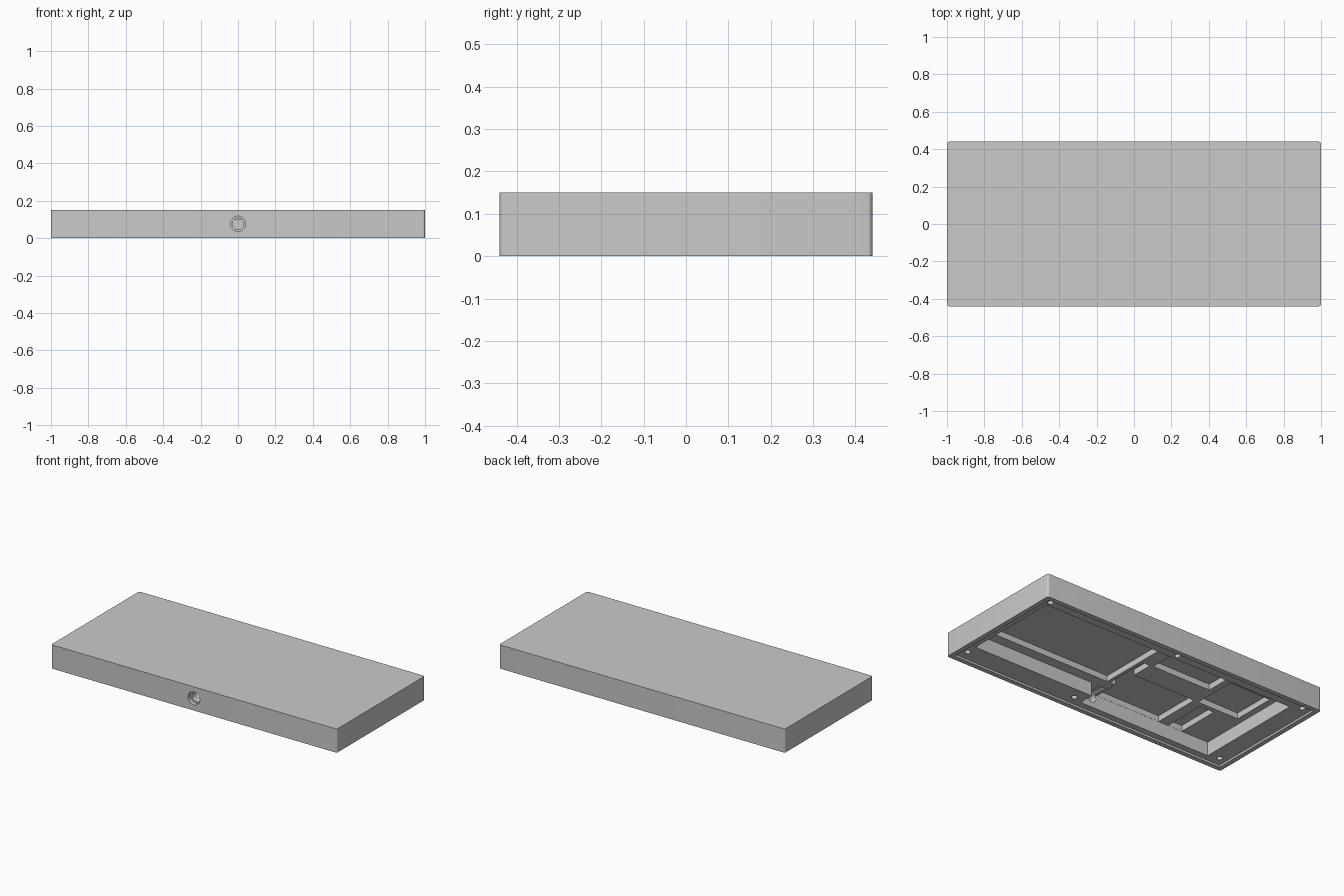
import bpy, bmesh, math
from mathutils import Matrix

if "Cube" in bpy.data.objects:
    bpy.data.objects.remove(bpy.data.objects["Cube"])

grey = bpy.data.materials.new("plain grey")
grey.diffuse_color = (0.59, 0.59, 0.59, 1)
grey.use_nodes = True
grey.node_tree.nodes["Principled BSDF"].inputs["Base Color"].default_value = grey.diffuse_color


def add_mesh(name, bm):
    mesh = bpy.data.meshes.new(name)
    bmesh.ops.recalc_face_normals(bm, faces=bm.faces)
    bm.to_mesh(mesh)
    bm.free()
    obj = bpy.data.objects.new(name, mesh)
    bpy.context.collection.objects.link(obj)
    mesh.materials.append(grey)
    return obj


def box(name, x0, x1, y0, y1, z0, z1, radius=0.0):
    """Box from its limits, with optional rounded vertical edges."""
    bm = bmesh.new()
    bmesh.ops.create_cube(bm, size=1)
    for v in bm.verts:
        v.co.x = x1 if v.co.x > 0 else x0
        v.co.y = y1 if v.co.y > 0 else y0
        v.co.z = z1 if v.co.z > 0 else z0
    if radius:
        upright = [e for e in bm.edges
                   if abs(e.verts[0].co.z - e.verts[1].co.z) > 1e-5]
        bmesh.ops.bevel(bm, geom=upright, offset=radius, segments=6,
                        profile=0.5, affect='EDGES')
    return add_mesh(name, bm)


def prism(name, outline, z0, z1):
    """Vertical extrusion of an outline."""
    bm = bmesh.new()
    low = [bm.verts.new((x, y, z0)) for x, y in outline]
    high = [bm.verts.new((x, y, z1)) for x, y in outline]
    bm.faces.new(low)
    bm.faces.new(high)
    for i in range(len(outline)):
        j = (i + 1) % len(outline)
        bm.faces.new((low[i], low[j], high[j], high[i]))
    return add_mesh(name, bm)


def cylinder(name, centre, radius, length, along_y=False):
    bm = bmesh.new()
    bmesh.ops.create_cone(bm, cap_ends=True, segments=32, radius1=radius,
                          radius2=radius, depth=length)
    turn = Matrix.Rotation(math.pi / 2, 4, 'X') if along_y else Matrix()
    bmesh.ops.transform(bm, matrix=Matrix.Translation(centre) @ turn, verts=bm.verts)
    return add_mesh(name, bm)


# Solid block with slightly rounded corners
case = box("case", -1, 1, -0.44, 0.44, 0, 0.15, 0.012)

# Cover recess and the stepped main cavity on the underside
cutters = [
    box("cover_recess", -0.97, 0.97, -0.41, 0.41, -0.05, 0.013),
    prism("main_cavity", [(-0.85, -0.37), (0.08, -0.37), (0.08, -0.275),
                          (0.93, -0.275), (0.93, 0.345), (-0.85, 0.345)],
          -0.04, 0.1),
]

# Deeper pockets: x0, x1, y0, y1
pockets = [
    (0.02, 0.92, -0.21, 0.335),
    (-0.05, 0.0, -0.21, 0.08),
    (-0.49, -0.04, -0.369, -0.225 + 0.165),
    (-0.66, -0.56, -0.369, -0.09),
    (-0.81, -0.52, -0.06, 0.22),
    (-0.48, -0.07, 0.085, 0.30),
]
for i, (x0, x1, y0, y1) in enumerate(pockets):
    cutters.append(box(f"pocket_{i + 1}", x0, x1, y0, y1, 0.03, 0.137))

# Screw holes around the cavity
for i, (x, y) in enumerate([(-0.92, -0.35), (0.145, -0.35), (0.93, -0.345),
                            (-0.915, 0.378), (0.0, 0.378), (0.93, 0.378)]):
    cutters.append(cylinder(f"screw_hole_{i + 1}", (x, y, 0.03), 0.017, 0.11))

# Stepped socket bore through the front wall
cutters.append(cylinder("socket_bore", (0, -0.38, 0.077), 0.031, 0.2, True))
cutters.append(cylinder("socket_counterbore", (0, -0.455, 0.077), 0.041, 0.08, True))

for cutter in cutters:
    cutter.hide_render = True
    mod = case.modifiers.new(cutter.name, 'BOOLEAN')
    mod.operation = 'DIFFERENCE'
    mod.solver = 'EXACT'
    mod.object = cutter

# Apply the cuts and discard the helpers
bpy.context.view_layer.objects.active = case
case.select_set(True)
for mod in list(case.modifiers):
    bpy.ops.object.modifier_apply(modifier=mod.name)
for cutter in cutters:
    bpy.data.objects.remove(cutter)

bpy.ops.object.select_all(action='DESELECT')
case.select_set(True)
bpy.ops.object.shade_smooth_by_angle(angle=math.radians(30))
